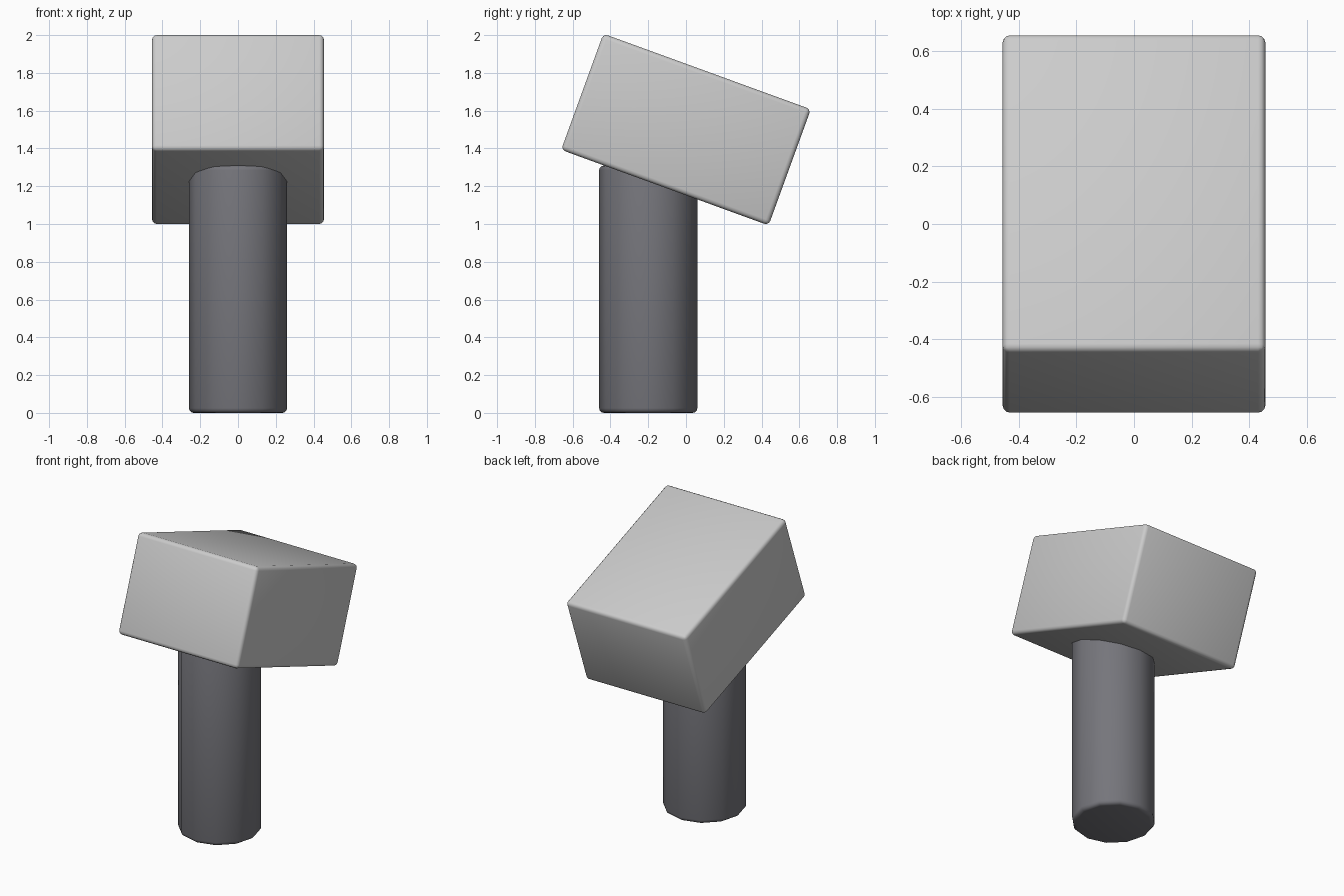
import bpy
import math

if "Cube" in bpy.data.objects:
    bpy.data.objects.remove(bpy.data.objects["Cube"])


def finish(obj, name, width):
    """Name the part, round its sharp rims and shade it smooth."""
    obj.name = name
    bpy.ops.object.transform_apply(location=False, rotation=False, scale=True)
    bev = obj.modifiers.new("rounded_edges", 'BEVEL')
    bev.width = width
    bev.segments = 3
    bev.limit_method = 'ANGLE'
    bev.angle_limit = math.radians(50)
    bpy.ops.object.modifier_apply(modifier=bev.name)
    bpy.ops.object.shade_smooth_by_angle(angle=math.radians(40))
    return obj


# Tilted block head
bpy.ops.mesh.primitive_cube_add(size=1, location=(0, 0, 1.5),
                                rotation=(math.radians(-20), 0, 0))
head = bpy.context.object
head.scale = (0.91, 1.169, 0.654)
finish(head, "tilted_head", 0.025)

# Twelve-sided post running up into the head
POST_HEIGHT = 1.31
bpy.ops.mesh.primitive_cylinder_add(vertices=12, radius=0.26, depth=POST_HEIGHT,
                                    location=(0, -0.2, POST_HEIGHT / 2))
post = finish(bpy.context.object, "post", 0.025)

# Dark grey post colour
dark = bpy.data.materials.new("dark_grey")
dark.diffuse_color = (0.18, 0.18, 0.2, 1)
dark.use_nodes = True
dark.node_tree.nodes["Principled BSDF"].inputs["Base Color"].default_value = dark.diffuse_color
post.data.materials.append(dark)
